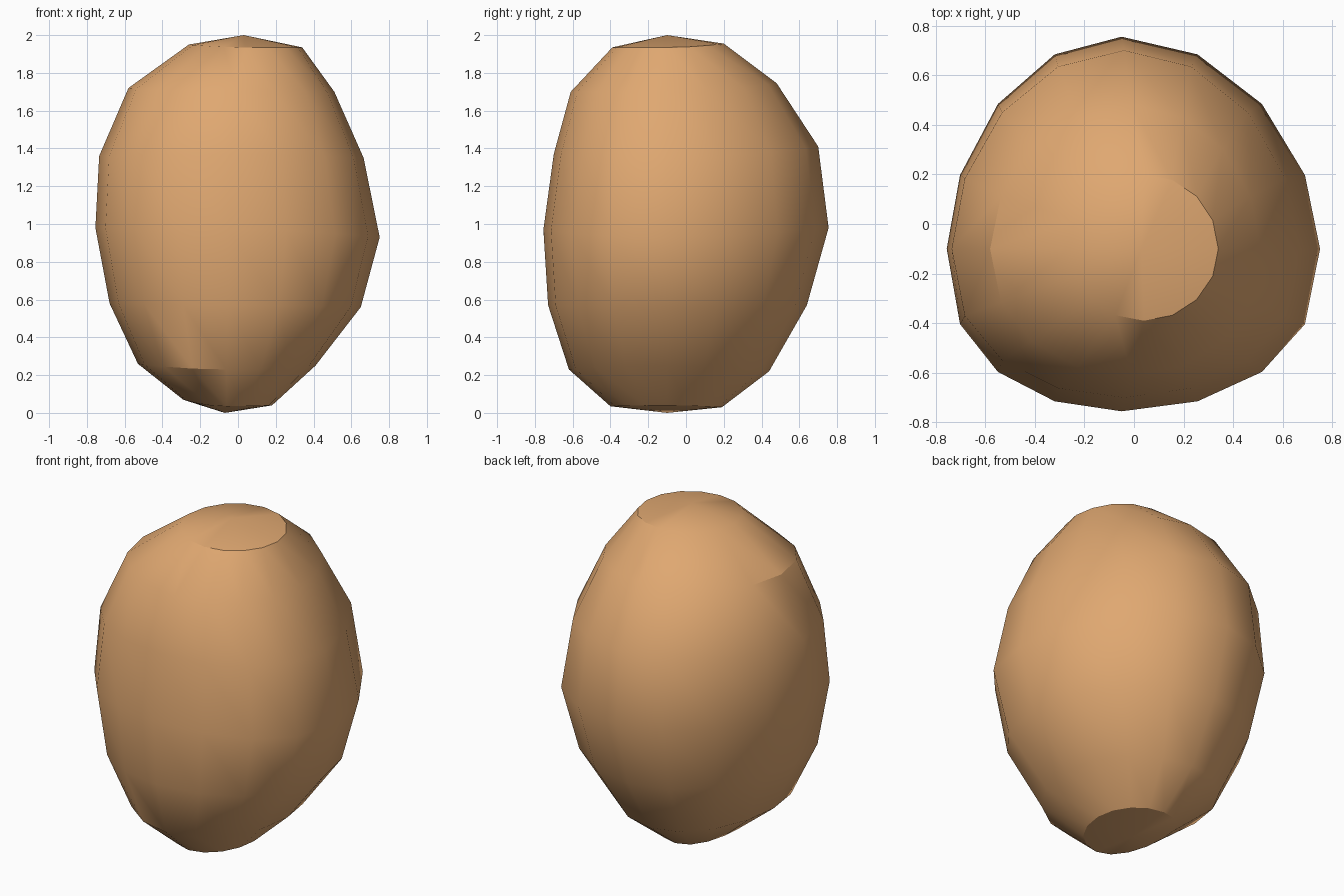
import bpy, bmesh, math

if "Cube" in bpy.data.objects:
    bpy.data.objects.remove(bpy.data.objects["Cube"])

SEGMENTS = 16
CY = -0.10  # axis of the body in y

# Rings from top to bottom: axis x, then (reach, height) at right, back, left, front
RINGS = [
    (0.04, (0.34, 1.935), (0.20, 1.955), (-0.26, 1.95), (-0.39, 1.935)),
    (-0.01, (0.51, 1.70), (0.48, 1.745), (-0.58, 1.72), (-0.61, 1.70)),
    (-0.04, (0.665, 1.35), (0.70, 1.41), (-0.735, 1.36), (-0.70, 1.37)),
    (-0.05, (0.75, 0.93), (0.755, 0.98), (-0.755, 0.98), (-0.755, 0.97)),
    (-0.05, (0.65, 0.56), (0.64, 0.57), (-0.68, 0.58), (-0.73, 0.57)),
    (-0.06, (0.41, 0.25), (0.44, 0.22), (-0.53, 0.26), (-0.62, 0.23)),
    (-0.06, (0.18, 0.04), (0.19, 0.03), (-0.29, 0.07), (-0.40, 0.035)),
]
# The middle rings are a little squarer at the front and rounder at the back
FRONT_POWER = (1.0, 0.9, 0.83, 0.8, 0.83, 0.9, 1.0)
BACK_POWER = (1.0, 1.05, 1.08, 1.1, 1.08, 1.05, 1.0)


def ring_points(index):
    cx, right, back, left, front = RINGS[index]
    for i in range(SEGMENTS):
        a = 2 * math.pi * i / SEGMENTS
        c, s = math.cos(a), math.sin(a)
        xe = right if c >= 0 else left
        ye = back if s >= 0 else front
        power = BACK_POWER[index] if s >= 0 else FRONT_POWER[index]
        x = cx + (xe[0] - cx) * abs(c)
        y = CY + (ye[0] - CY) * abs(s) ** power
        z = xe[1] * c * c + ye[1] * s * s
        yield x, y, z


# Lumpy egg-shaped body
bm = bmesh.new()
top = bm.verts.new((0.03, CY, 2.0))
bottom = bm.verts.new((-0.07, CY, 0.0))
rings = [[bm.verts.new(p) for p in ring_points(k)] for k in range(len(RINGS))]
for i in range(SEGMENTS):
    j = (i + 1) % SEGMENTS
    bm.faces.new((top, rings[0][i], rings[0][j]))
    for upper, lower in zip(rings, rings[1:]):
        bm.faces.new((upper[i], lower[i], lower[j], upper[j]))
    bm.faces.new((bottom, rings[-1][j], rings[-1][i]))
bmesh.ops.recalc_face_normals(bm, faces=bm.faces)
mesh = bpy.data.meshes.new("potato_body")
bm.to_mesh(mesh)
bm.free()

# Single tan skin colour
skin = bpy.data.materials.new("tan skin")
skin.diffuse_color = (0.74, 0.39, 0.165, 1.0)
skin.use_nodes = True
skin.node_tree.nodes["Principled BSDF"].inputs["Base Color"].default_value = skin.diffuse_color
mesh.materials.append(skin)

body = bpy.data.objects.new("potato_body", mesh)
bpy.context.collection.objects.link(body)
bpy.context.view_layer.objects.active = body
body.select_set(True)
bpy.ops.object.shade_smooth_by_angle(angle=math.radians(30))
